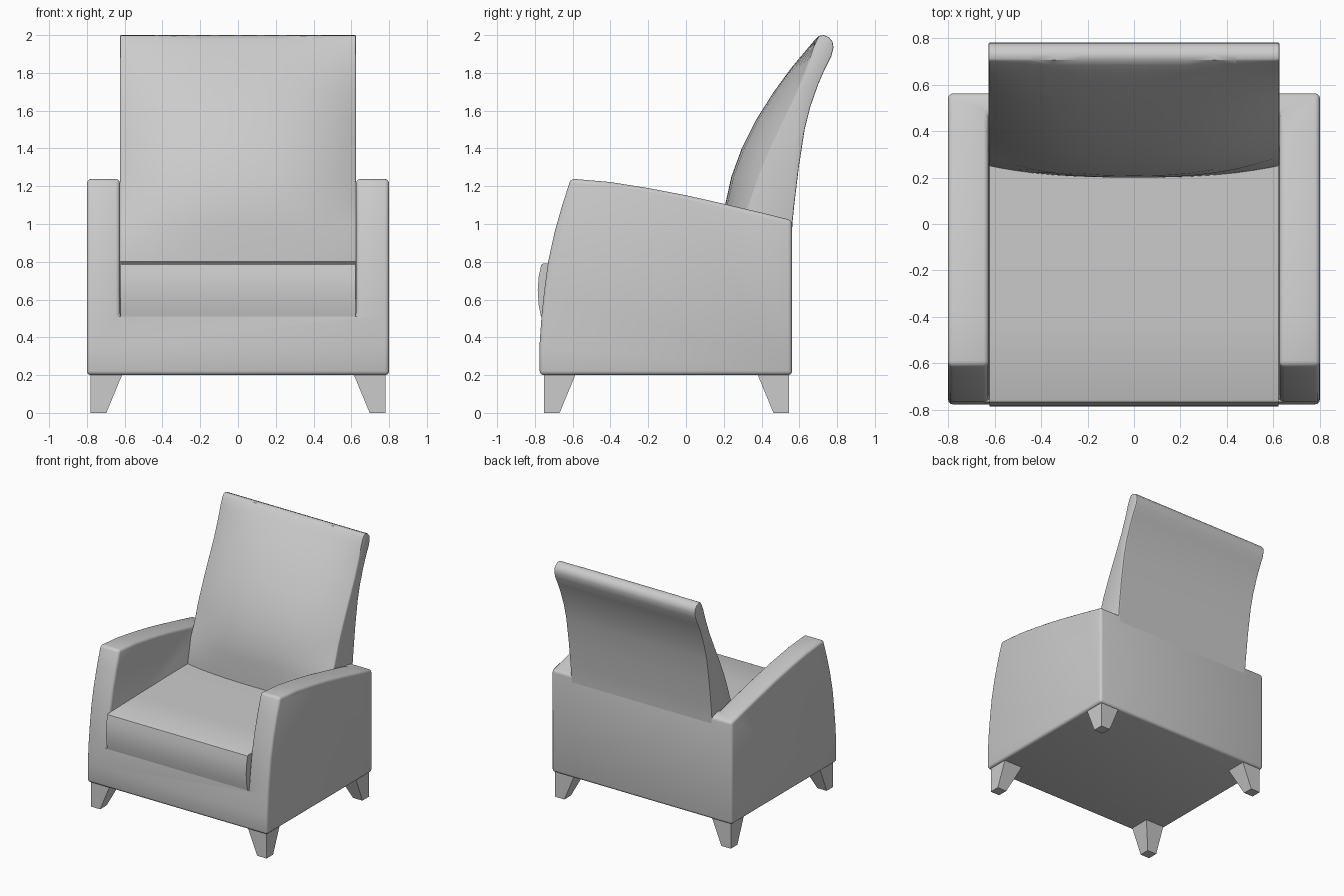
import bpy, bmesh, math

if "Cube" in bpy.data.objects:
    bpy.data.objects.remove(bpy.data.objects["Cube"])

HALF = 0.625   # half width between the arms


def loft(name, section, xs):
    """Skin a closed (y, z) section across the given x stations."""
    bm = bmesh.new()
    rings = [[bm.verts.new((x, y, z)) for y, z in section(x)] for x in xs]
    n = len(rings[0])
    for a, b in zip(rings, rings[1:]):
        for i in range(n):
            j = (i + 1) % n
            bm.faces.new((a[i], a[j], b[j], b[i]))
    bm.faces.new(rings[0])
    bm.faces.new(rings[-1])
    bmesh.ops.recalc_face_normals(bm, faces=bm.faces)
    me = bpy.data.meshes.new(name)
    bm.to_mesh(me)
    bm.free()
    ob = bpy.data.objects.new(name, me)
    bpy.context.collection.objects.link(ob)
    return ob


def finish(ob, bevel, segments=3):
    """Round the hard edges, apply modifiers and smooth by angle."""
    if bevel:
        m = ob.modifiers.new("Bevel", 'BEVEL')
        m.width, m.segments = bevel, segments
        m.limit_method, m.angle_limit = 'ANGLE', math.radians(40)
    bpy.ops.object.select_all(action='DESELECT')
    ob.select_set(True)
    bpy.context.view_layer.objects.active = ob
    bpy.ops.object.convert(target='MESH')
    bpy.ops.object.shade_smooth_by_angle(angle=math.radians(35))


# Body: side profile across the full width, with the seat well cut out
body_side = [(-0.775, 0.2), (-0.776, 0.35), (-0.765, 0.51), (-0.75, 0.65),
             (-0.73, 0.8), (-0.695, 0.96), (-0.655, 1.1), (-0.61, 1.24),
             (-0.4, 1.222), (-0.2, 1.19), (0, 1.152), (0.2, 1.107),
             (0.4, 1.06), (0.562, 1.02), (0.562, 0.2)]
body = loft("body_with_arms", lambda x: body_side, [-0.8, 0.8])
well = [(-1, 0.51), (0.47, 0.51), (0.47, 1.5), (-1, 1.5)]
cutter = loft("seat_well_cutter", lambda x: well, [-HALF, HALF])
cutter.hide_render = True
cut = body.modifiers.new("Seat well", 'BOOLEAN')
cut.operation, cut.object, cut.solver = 'DIFFERENCE', cutter, 'EXACT'
finish(body, 0.022)
bpy.data.objects.remove(cutter)

# Seat cushion with a bulging front
seat_side = [(-0.768, 0.51), (-0.78, 0.57), (-0.785, 0.65), (-0.78, 0.72),
             (-0.766, 0.785), (-0.755, 0.79), (-0.4, 0.797), (0, 0.803),
             (0.4, 0.805), (0.4, 0.51)]
seat = loft("seat_cushion", lambda x: seat_side, [-HALF + 0.003, HALF - 0.003])
finish(seat, 0)

# Backrest: front is (z, y at centre, y at the sides), crowned across x
front = [(0.6, 0.2, 0.26), (0.8, 0.2, 0.25), (1.0, 0.2, 0.29),
         (1.1, 0.207, 0.335), (1.25, 0.24, 0.385), (1.4, 0.295, 0.45),
         (1.55, 0.37, 0.52), (1.7, 0.465, 0.59), (1.83, 0.56, 0.64),
         (1.93, 0.644, 0.672), (1.975, 0.682, 0.692)]
rear = [(0.705, 1.996), (0.73, 2.0), (0.757, 1.988), (0.776, 1.965),
        (0.781, 1.935), (0.77, 1.89), (0.735, 1.82), (0.70, 1.74),
        (0.658, 1.62), (0.628, 1.5), (0.597, 1.3), (0.573, 1.1),
        (0.563, 1.0), (0.557, 0.8), (0.557, 0.6)]


def back_section(x):
    k = abs(x / HALF) ** 2.6
    return [(c + (e - c) * k, z) for z, c, e in front] + rear


backrest = loft("backrest", back_section,
                [HALF * math.sin(math.pi / 2 * i / 8) for i in range(-8, 9)])
finish(backrest, 0.006, 2)


# Tapered legs: outer corner stays vertical, inner sides slope
def leg(name, sx, y_out, sy):
    bm = bmesh.new()
    rings = []
    for z, w in ((0, 0.083), (0.21, 0.17)):
        rings.append([bm.verts.new((sx * (0.78 - w * a), y_out - sy * w * b, z))
                      for a, b in ((0, 0), (1, 0), (1, 1), (0, 1))])
    lo, hi = rings
    for i in range(4):
        j = (i + 1) % 4
        bm.faces.new((lo[i], lo[j], hi[j], hi[i]))
    bm.faces.new(lo)
    bm.faces.new(hi)
    bmesh.ops.recalc_face_normals(bm, faces=bm.faces)
    me = bpy.data.meshes.new(name)
    bm.to_mesh(me)
    bm.free()
    bpy.context.collection.objects.link(bpy.data.objects.new(name, me))


for side, sx in (("left", -1), ("right", 1)):
    leg("front_leg_" + side, sx, -0.752, -1)
    leg("rear_leg_" + side, sx, 0.546, 1)
